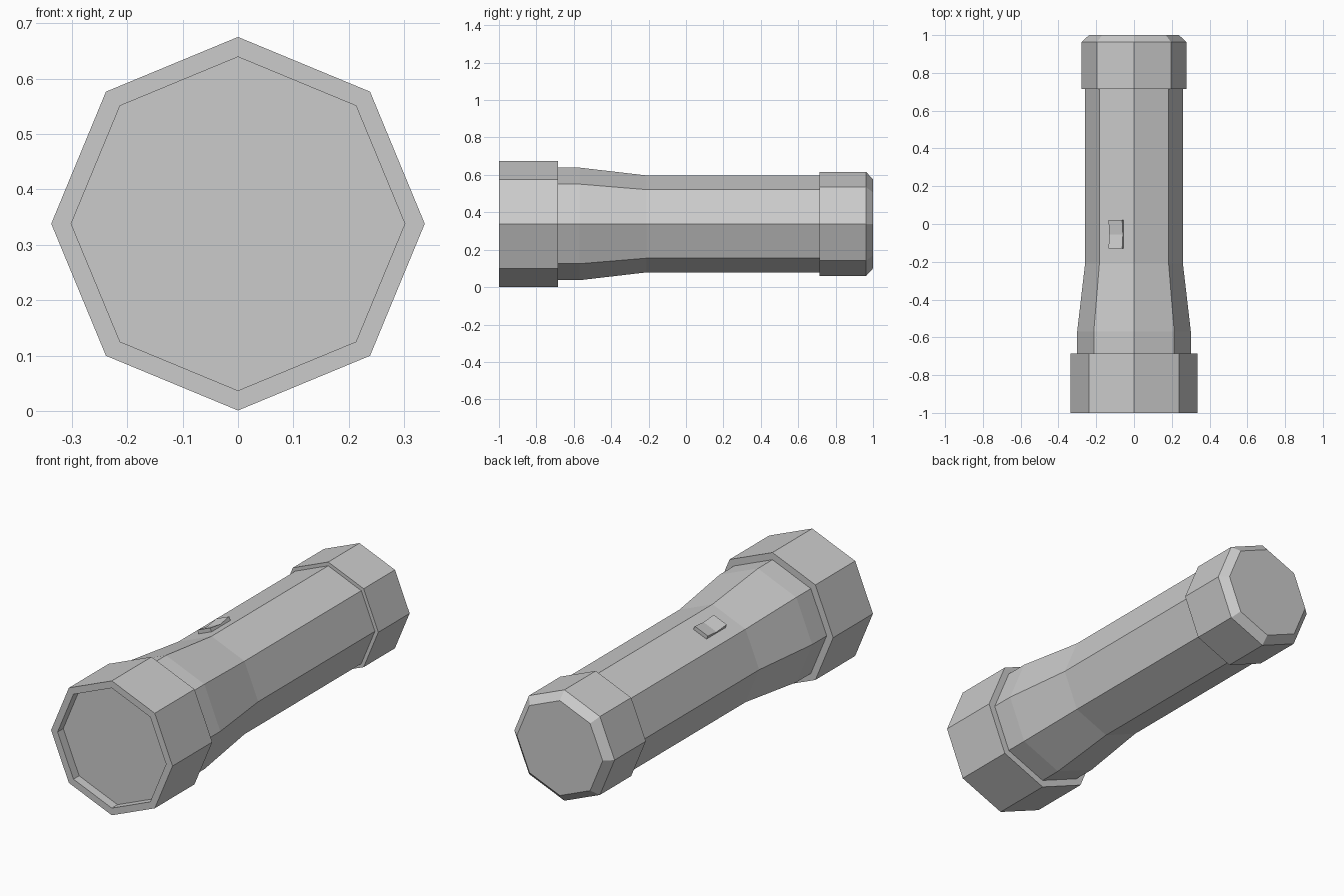
import bpy, bmesh
from math import sin, cos, pi
from mathutils import Matrix, Vector

if "Cube" in bpy.data.objects:
    bpy.data.objects.remove(bpy.data.objects["Cube"])

ZC = 0.338   # height of the long axis


def add_object(name, bm):
    bmesh.ops.recalc_face_normals(bm, faces=bm.faces[:])
    mesh = bpy.data.meshes.new(name)
    bm.to_mesh(mesh)
    bm.free()
    obj = bpy.data.objects.new(name, mesh)
    bpy.context.collection.objects.link(obj)
    return obj


def octagon_lathe(name, profile, sides=8):
    """Sweep (radius, y) points round the long axis and cap both ends."""
    bm = bmesh.new()
    rings = [[bm.verts.new((r * cos(2 * pi * i / sides), y,
                            ZC + r * sin(2 * pi * i / sides)))
              for i in range(sides)] for r, y in profile]
    for a, b in zip(rings, rings[1:]):
        for i in range(sides):
            j = (i + 1) % sides
            bm.faces.new((a[i], a[j], b[j], b[i]))
    bm.faces.new(rings[0])
    bm.faces.new(rings[-1])
    return add_object(name, bm)


# Head: outer collar with a recessed lens face
octagon_lathe("head", [(0.301, -0.955), (0.301, -1.0), (0.337, -1.0),
                       (0.337, -0.685), (0.29, -0.685)])

# Barrel: flares towards the head
octagon_lathe("barrel", [(0.301, -0.70), (0.301, -0.57),
                         (0.259, -0.21), (0.259, 0.73)])

# Tail cap with a chamfered end
octagon_lathe("tail_cap", [(0.25, 0.715), (0.278, 0.715),
                           (0.278, 0.963), (0.238, 1.0)])

# Rocker switch: shallow V profile lying on the upper left barrel face
bm = bmesh.new()
profile = [(-0.075, -0.01), (0.075, -0.01), (0.075, 0.019),
           (0.0, 0.009), (-0.075, 0.019)]
sides = [[bm.verts.new((x, y, z)) for y, z in profile] for x in (-0.039, 0.039)]
for s in sides:
    bm.faces.new(s)
for i in range(5):
    j = (i + 1) % 5
    bm.faces.new((sides[0][i], sides[0][j], sides[1][j], sides[1][i]))
switch = add_object("switch", bm)
apothem = 0.259 * cos(pi / 8)
normal = Vector((-sin(pi / 8), 0, cos(pi / 8)))
switch.matrix_world = (Matrix.Translation(Vector((0, -0.055, ZC)) + normal * apothem)
                       @ Matrix.Rotation(-pi / 8, 4, 'Y'))
